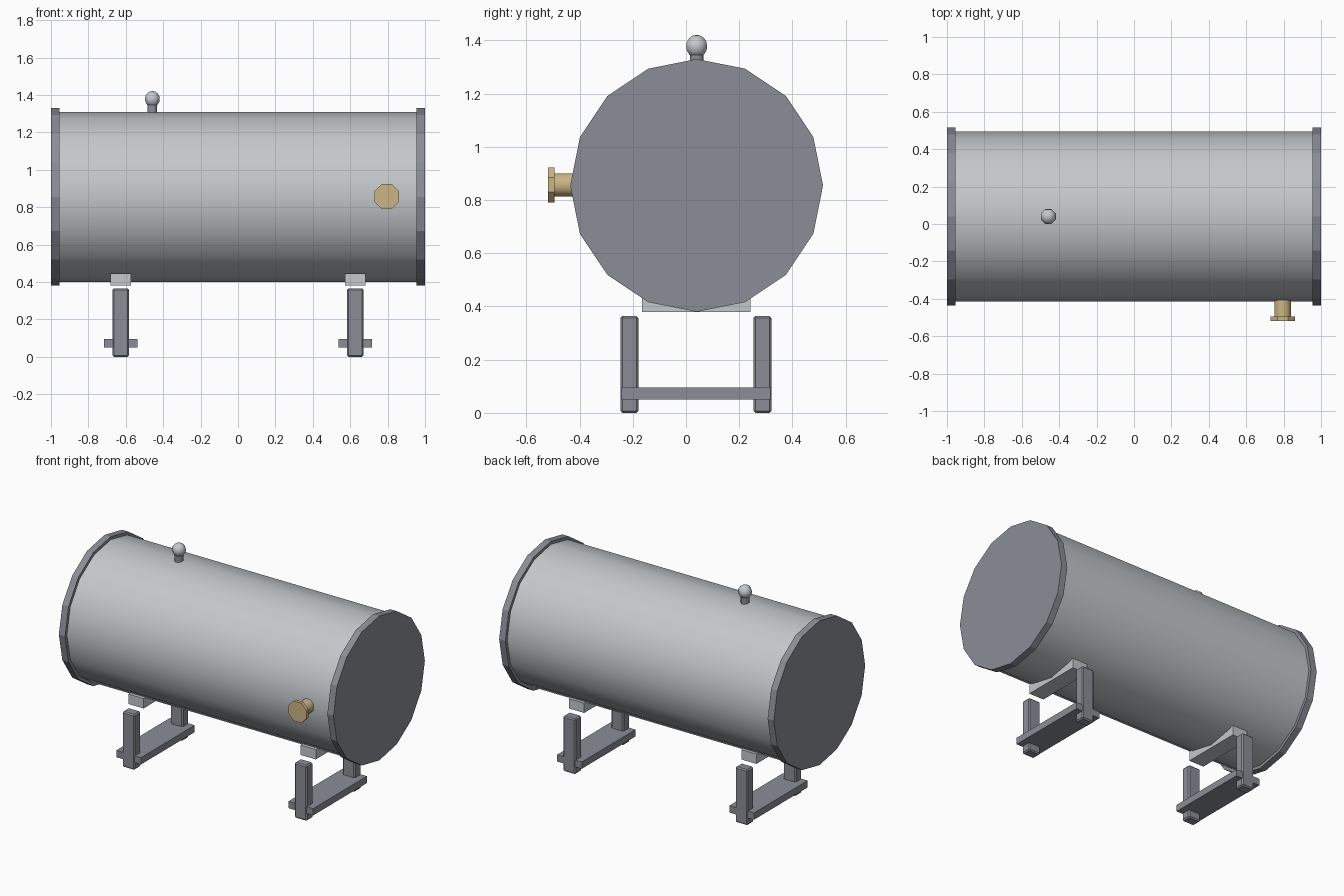
import bpy
import math
from mathutils import Matrix

cube = bpy.data.objects.get("Cube")
if cube:
    bpy.data.objects.remove(cube, do_unlink=True)


def material(name, rgb):
    mat = bpy.data.materials.new(name)
    mat.use_nodes = True
    mat.diffuse_color = (*rgb, 1)
    mat.node_tree.nodes["Principled BSDF"].inputs["Base Color"].default_value = (*rgb, 1)
    return mat


STEEL = material("light steel", (0.55, 0.58, 0.60))
IRON = material("dark iron", (0.26, 0.27, 0.31))
BRASS = material("brass", (0.60, 0.46, 0.23))

AXIS_Y, AXIS_Z = 0.04, 0.855
TURN = {"X": Matrix.Rotation(math.pi / 2, 4, "Y"),
        "Y": Matrix.Rotation(math.pi / 2, 4, "X"),
        "Z": Matrix.Identity(4)}


def finish(name, mat, smooth=None):
    obj = bpy.context.object
    obj.name = name
    obj.data.materials.append(mat)
    if smooth:
        bpy.ops.object.shade_smooth_by_angle(angle=math.radians(smooth))
    return obj


def cylinder(name, mat, sides, radius, length, centre, axis, spin=0, smooth=None):
    bpy.ops.mesh.primitive_cylinder_add(vertices=sides, radius=radius, depth=length,
                                        location=centre)
    obj = finish(name, mat, smooth)
    obj.data.transform(TURN[axis] @ Matrix.Rotation(spin, 4, "Z"))
    return obj


def box(name, mat, low, high, bevel=0):
    centre = [(a + b) / 2 for a, b in zip(low, high)]
    bpy.ops.mesh.primitive_cube_add(size=1, location=centre)
    obj = finish(name, mat)
    obj.data.transform(Matrix.Diagonal([b - a for a, b in zip(low, high)] + [1]))
    if bevel:
        mod = obj.modifiers.new("edge bevel", "BEVEL")
        mod.width = bevel
        mod.segments = 1
    return obj


# Tank shell and its two end plates
cylinder("tank_shell", STEEL, 16, 0.455, 1.94, (0, AXIS_Y, AXIS_Z), "X", smooth=30)
for side, label in ((-1, "right"), (1, "left")):
    cylinder(f"end_plate_{label}", IRON, 16, 0.475, 0.045,
             (side * 0.9775, AXIS_Y, AXIS_Z), "X")

# Saddle, cross bar and pair of legs under each end
for side, label in ((-1, "right"), (1, "left")):
    x = side * 0.627
    box(f"saddle_{label}", STEEL, (x - 0.055, -0.165, 0.38), (x + 0.055, 0.242, 0.445))
    box(f"cross_bar_{label}", IRON, (x - 0.09, -0.242, 0.05), (x + 0.09, 0.317, 0.095))
    for y, end in ((-0.2125, "front"), (0.2875, "back")):
        box(f"{end}_leg_{label}", IRON, (x - 0.045, y - 0.0335, 0),
            (x + 0.045, y + 0.0335, 0.365), bevel=0.008)

# Outlet pipe with its flange on the front
EIGHTH = math.pi / 8
cylinder("outlet_pipe", BRASS, 8, 0.047, 0.14, (0.795, -0.43, 0.857), "Y", EIGHTH, 50)
cylinder("outlet_flange", BRASS, 8, 0.071, 0.023, (0.795, -0.5065, 0.857), "Y", EIGHTH)

# Knob on top
cylinder("knob_stem", IRON, 8, 0.028, 0.09, (-0.458, AXIS_Y, 1.315), "Z", EIGHTH, 50)
bpy.ops.mesh.primitive_uv_sphere_add(segments=8, ring_count=8, radius=0.043,
                                     location=(-0.458, AXIS_Y, 1.378))
finish("knob_ball", STEEL, 60).data.transform(Matrix.Rotation(EIGHTH, 4, "Z"))
